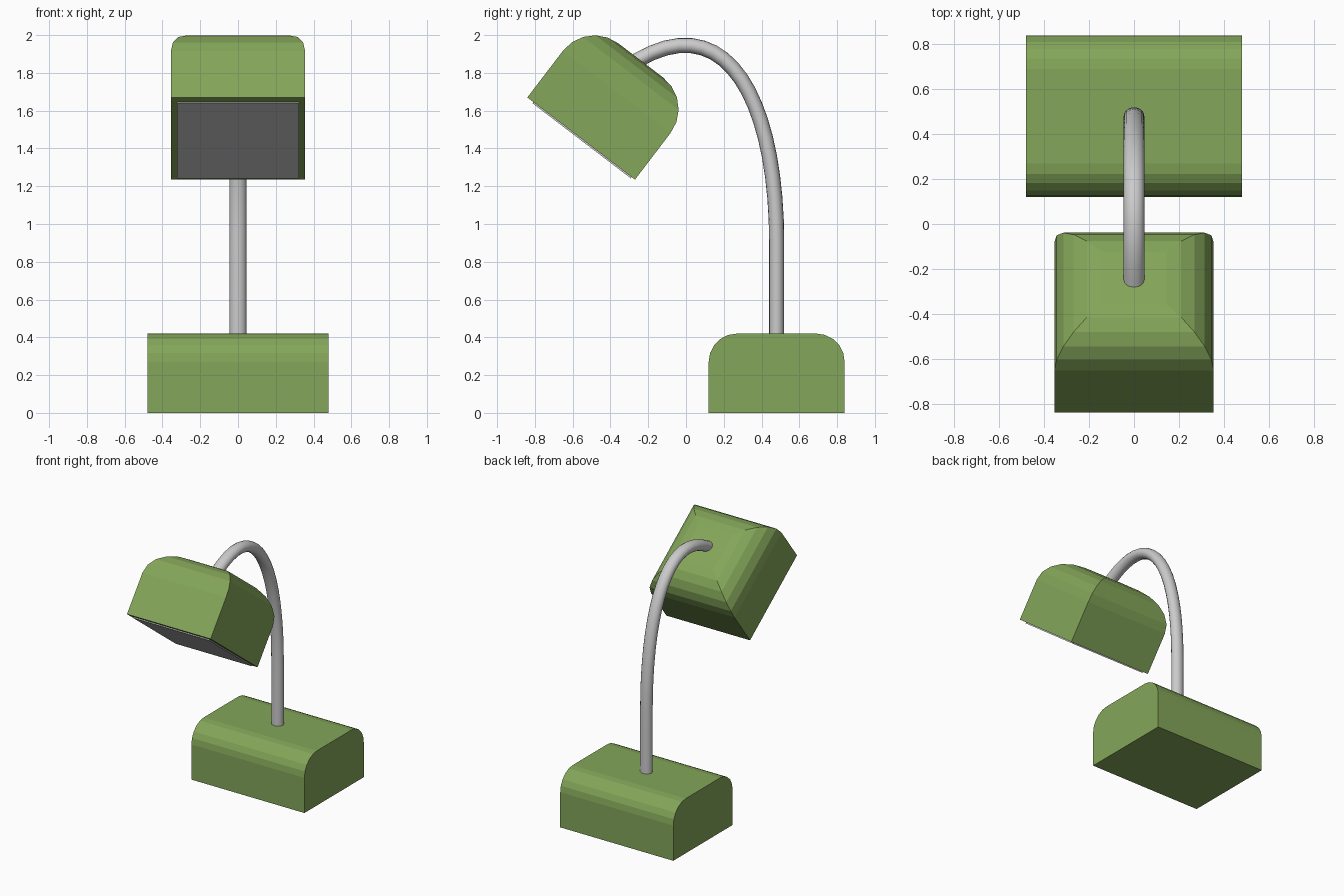
import bpy
import bmesh
from math import sin, cos, pi, radians
from mathutils import Vector

if "Cube" in bpy.data.objects:
    bpy.data.objects.remove(bpy.data.objects["Cube"])

green = bpy.data.materials.new("green_paint")
green.diffuse_color = (0.23, 0.38, 0.10, 1)
green.use_nodes = True
green.node_tree.nodes["Principled BSDF"].inputs["Base Color"].default_value = green.diffuse_color


def loft(name, rings, material=None):
    """Skin a stack of equal-length rings and cap both ends."""
    bm = bmesh.new()
    loops = [[bm.verts.new(p) for p in ring] for ring in rings]
    n = len(loops[0])
    for a, b in zip(loops, loops[1:]):
        for i in range(n):
            j = (i + 1) % n
            bm.faces.new((a[i], a[j], b[j], b[i]))
    bm.faces.new(loops[0][::-1])
    bm.faces.new(loops[-1])
    bmesh.ops.recalc_face_normals(bm, faces=bm.faces)
    mesh = bpy.data.meshes.new(name)
    bm.to_mesh(mesh)
    bm.free()
    obj = bpy.data.objects.new(name, mesh)
    bpy.context.collection.objects.link(obj)
    if material:
        mesh.materials.append(material)
    return obj


def rounded_block(name, half_x, y0, y1, height, r, round_x, material):
    """Box with rounded top edges; the x sides stay straight if round_x is False."""
    def rect(inset, z):
        hx = half_x - (inset if round_x else 0)
        a, b = y0 + inset, y1 - inset
        return [(-hx, a, z), (hx, a, z), (hx, b, z), (-hx, b, z)]
    rings = [rect(0, 0)]
    for k in range(6):
        t = k / 5 * pi / 2
        rings.append(rect(r * (1 - cos(t)), height - r + r * sin(t)))
    return loft(name, rings, material)


# Base block, rounded along the front and back top edges
rounded_block("base", 0.48, 0.12, 0.84, 0.42, 0.15, False, green)

# Tilted lamp head, rounded on all four top edges
head = rounded_block("lamp_head", 0.355, 0, 0.717, 0.52, 0.21, True, green)

# Light panel set into the underside of the head
x, a, b = 0.323, 0.04, 0.695
panel = loft("light_panel", [[(-x, a, z), (x, a, z), (x, b, z), (-x, b, z)]
                             for z in (-0.008, 0.03)])

for obj in (head, panel):
    obj.location = (0, -0.84, 1.67)
    obj.rotation_euler = (radians(-37.35), 0, 0)

# Curved stem: straight post followed by a cubic arc into the head
p = [Vector(c) for c in ((0, 0.48, 0.9), (0, 0.48, 1.65),
                         (0, 0.22, 2.15), (0, -0.26, 1.865))]
path = [(Vector((0, 0.48, 0.38)), Vector((0, 0, 1)))]
for k in range(19):
    t = k / 18
    s = 1 - t
    pos = s**3 * p[0] + 3*s*s*t * p[1] + 3*s*t*t * p[2] + t**3 * p[3]
    tan = s*s * (p[1] - p[0]) + 2*s*t * (p[2] - p[1]) + t*t * (p[3] - p[2])
    path.append((pos, tan.normalized()))
rings = []
for pos, tan in path:
    side = Vector((1, 0, 0))
    normal = tan.cross(side)
    rings.append([pos + side * 0.046 * cos(i * pi / 8) + normal * 0.04 * sin(i * pi / 8)
                  for i in range(16)])
stem = loft("stem", rings)
bpy.context.view_layer.objects.active = stem
stem.select_set(True)
bpy.ops.object.shade_smooth_by_angle(angle=radians(40))
